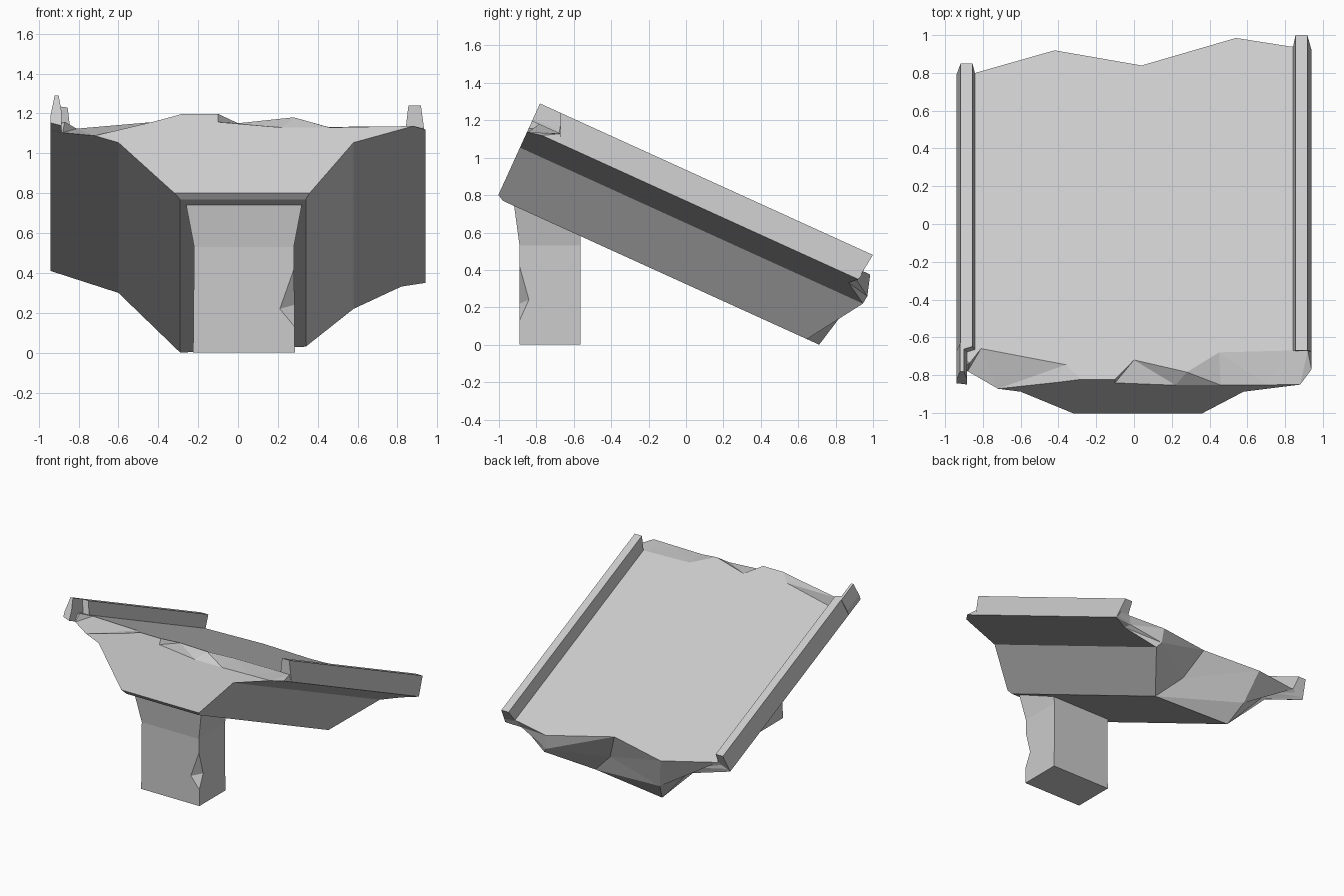
import bpy, bmesh
from mathutils import Vector

if "Cube" in bpy.data.objects:
    bpy.data.objects.remove(bpy.data.objects["Cube"])

SIN, COS = 0.414, 0.91          # slope of the ramp
FRONT, DECK = -1.245, 0.75      # ramp front plane (along slope) and deck height


def ramp(x, h, s=FRONT):
    """Slope coordinates (across, height, along) to world."""
    return Vector((x, COS * s + SIN * h, COS * h - SIN * s))


def build(name, faces, triangulate=False):
    bm = bmesh.new()
    for f in faces:
        bm.faces.new([bm.verts.new(p) for p in f])
    bmesh.ops.remove_doubles(bm, verts=bm.verts[:], dist=0.0005)
    if triangulate:
        bmesh.ops.triangulate(bm, faces=bm.faces[:])
    bmesh.ops.recalc_face_normals(bm, faces=bm.faces[:])
    me = bpy.data.meshes.new(name)
    bm.to_mesh(me)
    bm.free()
    ob = bpy.data.objects.new(name, me)
    bpy.context.collection.objects.link(ob)
    return ob


def strip(a, b):
    """Triangles between two polylines of equal length."""
    out = []
    for i in range(len(a) - 1):
        out += [[a[i], a[i + 1], b[i + 1]], [a[i], b[i + 1], b[i]]]
    return out


def prism(name, a, b):
    """Closed loft between two rings."""
    n = len(a)
    sides = [[a[i], a[(i + 1) % n], b[(i + 1) % n], b[i]] for i in range(n)]
    return build(name, sides + [a, b[::-1]])


# Ramp body: broken front edge (lower line on front face, upper line on deck)
low = [ramp(*p) for p in [
    (-.94, .70, -1.167), (-.88, .682, -1.167), (-.72, .630), (-.42, .708), (-.29, .715),
    (-.10, .705), (.22, .675), (.46, .675), (.70, .68), (.88, .683), (.94, .70, -1.164)]]
up = [ramp(x, DECK, s) for x, s in [
    (-.92, -1.11), (-.87, -1.15), (-.81, -1.066), (-.36, -1.16), (-.28, FRONT),
    (-.10, FRONT), (0, -1.132), (.28, -1.203), (.45, -1.088), (.84, -1.077), (.92, -1.077)]]

# Ramp body: jagged rear edge, from deck to underside
deck_r = [ramp(x, DECK, s) for x, s in [
    (-.92, .53), (-.84, .538), (-.42, .669), (.04, .581), (.54, .741), (.83, .691), (.92, .70)]]
mid_r = [ramp(*p) for p in [
    (-.93, .72, .545), (-.62, .65, .57), (-.35, .48, .69), (.15, .50, .58),
    (.55, .638, .775), (.80, .69, .69), (.93, .72, .70)]]
bot_r = [ramp(*p) for p in [
    (-.94, .70, .549), (-.60, .592, .577), (-.29, .295, .648), (.34, .295, .576),
    (.58, .592, .77), (.82, .662, .654), (.94, .70, .693)]]

knee_l, knee_r = ramp(-.60, .592), ramp(.58, .592)
toe_l, toe_r = ramp(-.32, .314), ramp(.36, .314)
foot_l, foot_r = ramp(-.29, .295, -1.21), ramp(.34, .295, -1.21)

faces = strip(low, up) + strip(deck_r, mid_r) + strip(mid_r, bot_r)
faces += [
    up + deck_r[::-1],                                     # deck
    low[2:10] + [knee_r, toe_r, toe_l, knee_l],            # front
    [toe_l, toe_r, foot_r, foot_l],                        # front chamfer
    [foot_l, foot_r, bot_r[3], bot_r[2]],                  # underside
    [knee_l, toe_l, foot_l, bot_r[2], bot_r[1]],           # left wall
    [knee_r, toe_r, foot_r, bot_r[3], bot_r[4]],           # right wall
    [low[0], low[1], low[2], knee_l, bot_r[1], bot_r[0]],  # left wing
    [low[10], low[9], knee_r, bot_r[4], bot_r[5], bot_r[6]],
    [low[0], up[0], deck_r[0], mid_r[0], bot_r[0]],        # outer edges
    [low[10], up[10], deck_r[6], mid_r[6], bot_r[6]],
]
build("ramp_body", faces)

# Side rails
RAIL = [(.94, .70), (.918, .851), (.855, .851), (.842, .75), (.842, .70)]


def rail(name, side, starts, ends):
    prism(name, [ramp(side * x, h, s) for (x, h), s in zip(RAIL, starts)],
          [ramp(side * x, h, s) for (x, h), s in zip(RAIL, ends)])


rail("right_rail", 1, (-1.06, -1.123, -1.123, -1.077, -1.06), (.693, .711, .711, .69, .67))
rail("left_rail", -1, (-1.10, -1.12, -1.10, -1.07, -1.06), (.549, .547, .547, .535, .53))

# Splintered front end of the left rail
SPIKE = [(-.94, .70), (-.94, .745), (-.92, .851), (-.90, .851), (-.885, .76), (-.885, .685)]
prism("left_rail_splinter", [ramp(x, h) for x, h in SPIKE],
      [ramp(x, h, -1.08) for x, h in SPIKE])

# Pillar with flared top and a chipped front right corner
V = Vector


def ring(x0, x1, y0, z):
    return [V((x0, y0, z)), V((x1, y0, z)), V((x1, -.565, z)), V((x0, -.565, z))]


r0 = ring(-.225, .285, -.89, 0)
r1 = ring(-.22, .28, -.89, .53)
r2 = ring(-.262, .322, -.92, .75)
chip_top, chip_low = V((.281, -.89, .42)), V((.284, -.89, .13))
chip_front, chip_side = V((.21, -.89, .22)), V((.283, -.84, .24))
pillar = [r0[::-1], r2]
pillar += [[r1[i], r1[(i + 1) % 4], r2[(i + 1) % 4], r2[i]] for i in range(4)]
pillar += [[r0[i], r0[(i + 1) % 4], r1[(i + 1) % 4], r1[i]] for i in (2, 3)]
pillar += [
    [r0[0], r0[1], chip_low, chip_front, chip_top, r1[1], r1[0]],
    [r0[1], r0[2], r1[2], r1[1], chip_top, chip_side, chip_low],
    [chip_top, chip_front, chip_side],
    [chip_low, chip_side, chip_front],
]
build("pillar", pillar)
